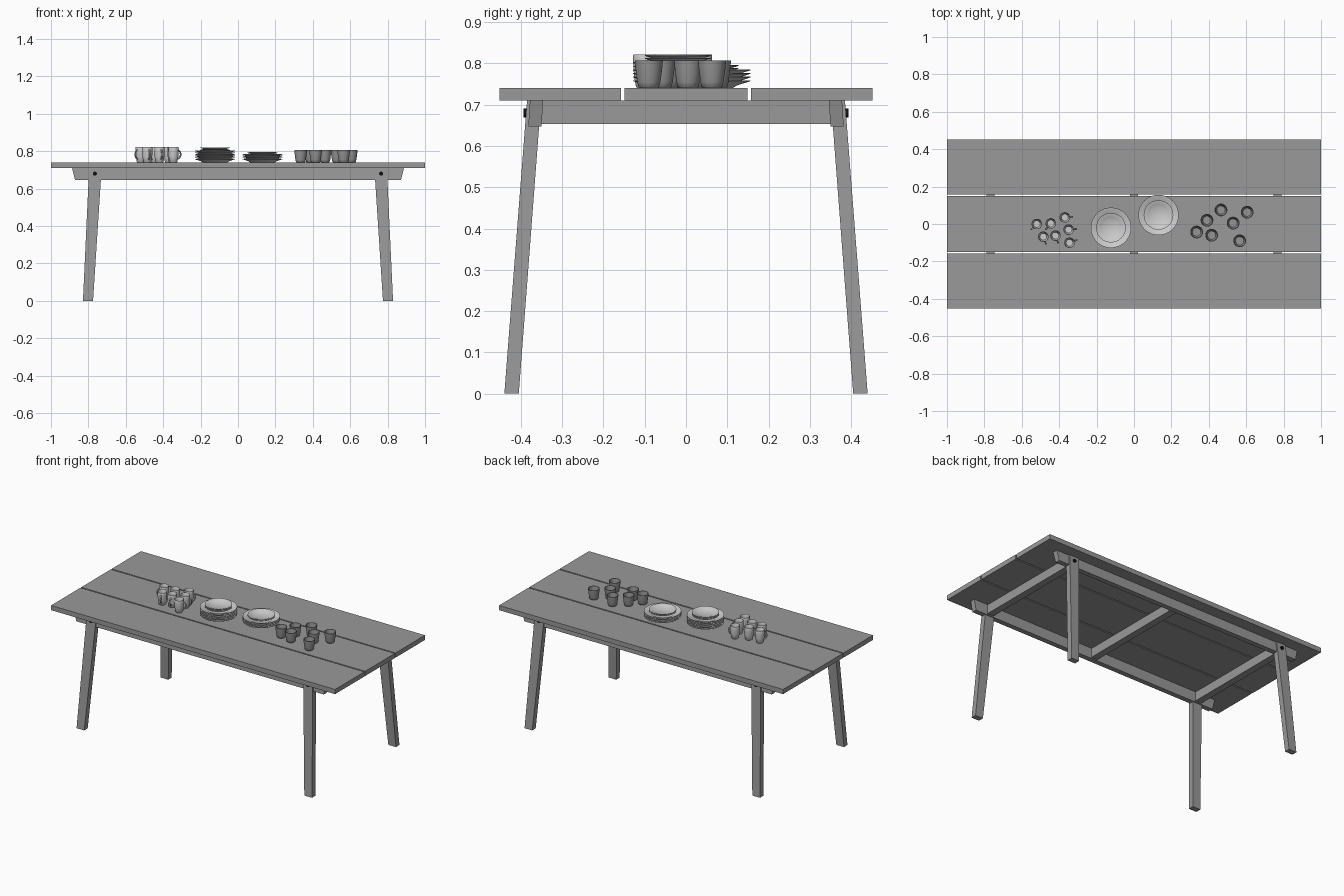
import bpy, bmesh
from math import sin, cos, pi, radians
from mathutils import Vector, Matrix

if "Cube" in bpy.data.objects:
    bpy.data.objects.remove(bpy.data.objects["Cube"])

TOP = 0.74


def colour(name, v):
    m = bpy.data.materials.new(name)
    m.diffuse_color = (v, v, v, 1)
    m.use_nodes = True
    m.node_tree.nodes["Principled BSDF"].inputs["Base Color"].default_value = m.diffuse_color
    return m


PALE = colour("pale_ceramic", 1.0)
WOOD = colour("stained_wood", 0.32)
CLAY = colour("dark_ceramic", 0.3)
DARK = colour("dark_metal", 0.005)


def add(name, mesh, loc=(0, 0, 0), rot=0):
    ob = bpy.data.objects.new(name, mesh)
    ob.location = loc
    ob.rotation_euler.z = rot
    bpy.context.collection.objects.link(ob)
    return ob


def to_mesh(bm, name, smooth=False, mat=WOOD):
    bmesh.ops.recalc_face_normals(bm, faces=bm.faces)
    me = bpy.data.meshes.new(name)
    for f in bm.faces:
        f.smooth = smooth
    if smooth:
        for e in bm.edges:
            if len(e.link_faces) == 2:
                e.smooth = e.calc_face_angle() < radians(40)
    bm.to_mesh(me)
    bm.free()
    me.materials.append(mat)
    return me


def block(name, bottom, top, z0, z1):
    """Six-sided block; bottom and top are (x0, x1, y0, y1)."""
    bm = bmesh.new()
    rings = []
    for (x0, x1, y0, y1), z in ((bottom, z0), (top, z1)):
        rings.append([bm.verts.new((x, y, z)) for x, y in
                      ((x0, y0), (x1, y0), (x1, y1), (x0, y1))])
    a, b = rings
    bm.faces.new(a[::-1])
    bm.faces.new(b)
    for i in range(4):
        j = (i + 1) % 4
        bm.faces.new((a[i], a[j], b[j], b[i]))
    return add(name, to_mesh(bm, name))


def lathe(bm, profile, seg=32):
    """Revolve (radius, height) points; a radius of 0 closes the end."""
    rings = []
    for r, z in profile:
        if r == 0:
            rings.append([bm.verts.new((0, 0, z))] * seg)
        else:
            rings.append([bm.verts.new((r * cos(2 * pi * i / seg), r * sin(2 * pi * i / seg), z))
                          for i in range(seg)])
    for a, b in zip(rings, rings[1:]):
        for i in range(seg):
            j = (i + 1) % seg
            bm.faces.new(list(dict.fromkeys((a[i], a[j], b[j], b[i]))))


def handle(bm, n=12, sides=8):
    """Half-loop handle swept in the xz plane."""
    rings = []
    for k in range(n + 1):
        t = -pi / 2 + pi * k / n
        c = Vector((0.024 + 0.018 * cos(t), 0, 0.043 + 0.024 * sin(t)))
        out = Vector((cos(t), 0, sin(t)))
        rings.append([bm.verts.new(c + out * 0.003 * cos(2 * pi * s / sides)
                                   + Vector((0, 0.0045 * sin(2 * pi * s / sides), 0)))
                      for s in range(sides)])
    for a, b in zip(rings, rings[1:]):
        for i in range(sides):
            j = (i + 1) % sides
            bm.faces.new((a[i], a[j], b[j], b[i]))
    bm.faces.new(rings[0])
    bm.faces.new(rings[-1])


# table top planks
for name, y0, y1 in (("front_plank", -0.452, -0.157), ("middle_plank", -0.149, 0.149),
                     ("back_plank", 0.157, 0.452)):
    block(name, (-1, 1, y0, y1), (-1, 1, y0, y1), 0.71, TOP)

# splayed legs, long rails and bolts
for sy, side in ((-1, "front"), (1, "back")):
    def ys(a, b):
        return tuple(sorted((sy * a, sy * b)))
    block(side + "_rail", (-0.872, 0.872) + ys(0.350, 0.382),
          (-0.887, 0.887) + ys(0.346, 0.378), 0.647, 0.71)
    for sx, end in ((-1, "left"), (1, "right")):
        def xs(a, b):
            return tuple(sorted((sx * a, sx * b)))
        block(f"{side}_{end}_leg", xs(0.775, 0.829) + ys(0.405, 0.440),
              xs(0.729, 0.796) + ys(0.351, 0.385), 0, 0.71)
        bm = bmesh.new()
        bmesh.ops.create_cone(bm, cap_ends=True, segments=20, radius1=0.011, radius2=0.011,
                              depth=0.02, matrix=Matrix.Rotation(pi / 2, 4, 'X'))
        add(f"{side}_{end}_bolt", to_mesh(bm, "bolt", True, DARK), (sx * 0.765, sy * 0.383, 0.68))

# cross rails
for x, name in ((-0.767, "left"), (0, "middle"), (0.767, "right")):
    box = (x - 0.022, x + 0.022, -0.352, 0.352)
    block(name + "_cross_rail", box, box, 0.653, 0.71)

# cups with handles
bm = bmesh.new()
lathe(bm, [(0, 0), (0.018, 0), (0.021, 0.003), (0.026, 0.03), (0.028, 0.06), (0.028, 0.080),
           (0.027, 0.082), (0.0255, 0.080), (0.0255, 0.06), (0.0235, 0.03), (0.018, 0.006),
           (0, 0.005)])
handle(bm)
cup = to_mesh(bm, "cup", True, PALE)
for x, y, deg in ((-0.52, 0, 225), (-0.445, 0.003, 230), (-0.37, 0.035, 5), (-0.35, -0.03, 5),
                  (-0.485, -0.068, 290), (-0.42, -0.062, 290), (-0.345, -0.1, 20)):
    add("cup", cup, (x, y, TOP), radians(deg))

# tumblers
bm = bmesh.new()
lathe(bm, [(0, 0), (0.021, 0), (0.025, 0.003), (0.028, 0.015), (0.032, 0.045), (0.034, 0.067),
           (0.031, 0.067), (0.029, 0.045), (0.025, 0.015), (0.022, 0.008), (0, 0.007)])
tumbler = to_mesh(bm, "tumbler", True, CLAY)
for x, y in ((0.335, -0.043), (0.415, -0.06), (0.39, 0.02), (0.465, 0.075),
             (0.53, 0.005), (0.565, -0.09), (0.605, 0.063)):
    add("tumbler", tumbler, (x, y, TOP))


# plate stacks: large plates below, small plates above
def plate(name, r, h):
    bm = bmesh.new()
    lathe(bm, [(0, 0), (0.6 * r, 0), (0.7 * r, 0.35 * h), (r, h - 0.002), (r, h),
               (0.7 * r, 0.35 * h + 0.003), (0.6 * r, 0.003), (0, 0.003)], 40)
    return to_mesh(bm, name, True, PALE)


large = plate("large_plate", 0.108, 0.019)
small = plate("small_plate", 0.079, 0.014)
for x, y, n_large, n_small, pitch in ((-0.123, -0.02, 6, 3, 0.0088), (0.131, 0.048, 4, 2, 0.0088)):
    z = TOP
    for i in range(n_large):
        add("large_plate", large, (x, y, z))
        z += pitch
    for i in range(n_small):
        add("small_plate", small, (x, y, z))
        z += 0.0065
